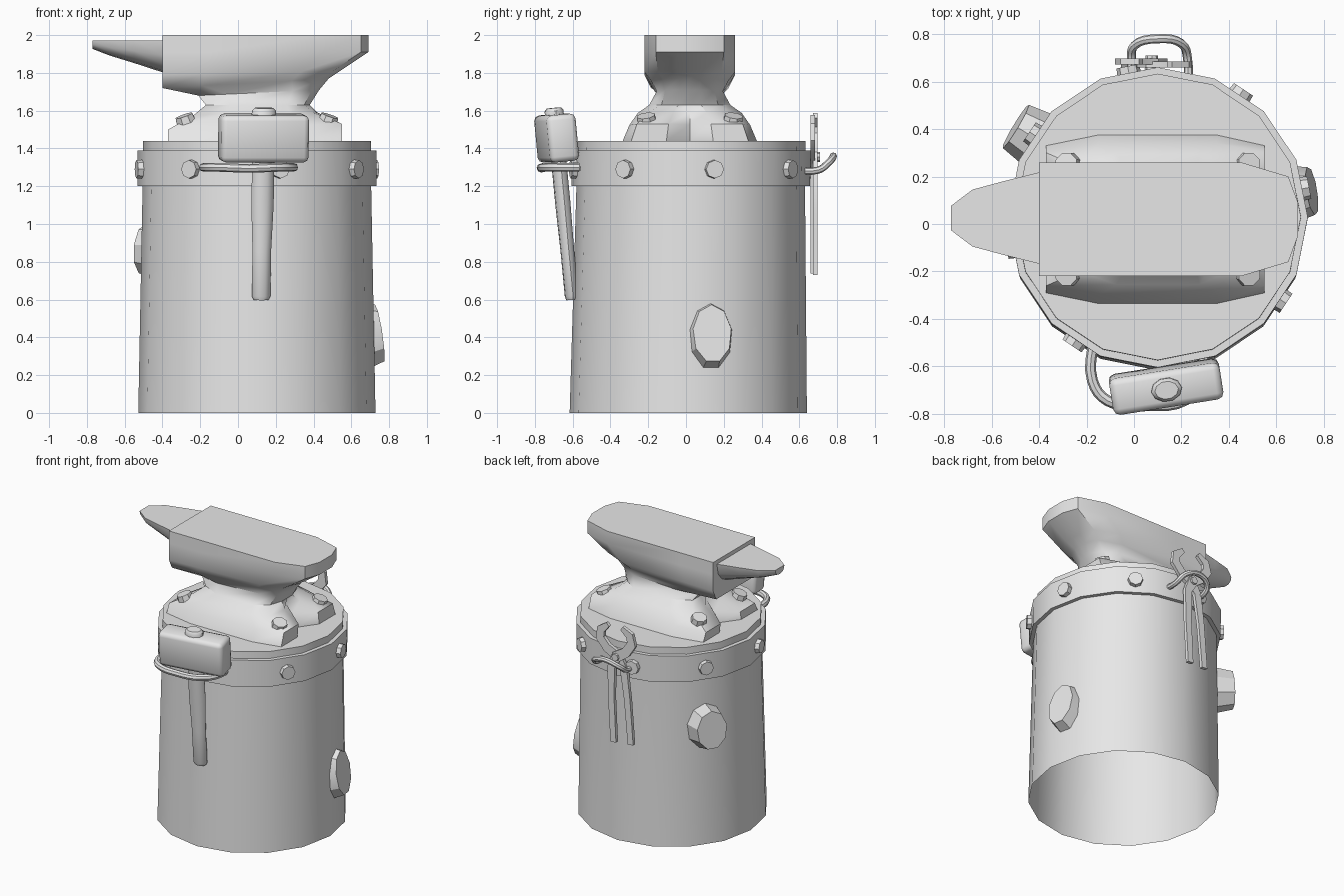
import bpy
import bmesh
import math
from mathutils import Vector, Matrix

cube = bpy.data.objects.get("Cube")
if cube:
    bpy.data.objects.remove(cube, do_unlink=True)

grey = bpy.data.materials.new("plain_grey")
grey.use_nodes = True
grey.diffuse_color = (0.8, 0.8, 0.8, 1)
grey.node_tree.nodes["Principled BSDF"].inputs["Base Color"].default_value = (0.8, 0.8, 0.8, 1)


def finish(name, bm, angle=40):
    """Turn a bmesh into a named, shaded object."""
    bmesh.ops.recalc_face_normals(bm, faces=bm.faces)
    mesh = bpy.data.meshes.new(name)
    bm.to_mesh(mesh)
    bm.free()
    mesh.materials.append(grey)
    obj = bpy.data.objects.new(name, mesh)
    bpy.context.collection.objects.link(obj)
    bpy.ops.object.select_all(action='DESELECT')
    obj.select_set(True)
    bpy.context.view_layer.objects.active = obj
    bpy.ops.object.shade_smooth_by_angle(angle=math.radians(angle))
    return obj


def loft(name, rings, cap_start=True, cap_end=True, angle=40):
    """Skin a list of equal-length closed rings."""
    bm = bmesh.new()
    loops = [[bm.verts.new(p) for p in ring] for ring in rings]
    for a, b in zip(loops, loops[1:]):
        for i in range(len(a)):
            j = (i + 1) % len(a)
            bm.faces.new((a[i], a[j], b[j], b[i]))
    if cap_start:
        bm.faces.new(loops[0])
    if cap_end:
        bm.faces.new(loops[-1])
    return finish(name, bm, angle)


def circle(r, z, cy, sides=16):
    step = math.tau / sides
    return [(0.1 + r * math.cos(i * step), cy + r * math.sin(i * step), z) for i in range(sides)]


def stud(name, loc, normal, r1, r2, depth, stretch=1.0, sides=8):
    """Tapered disc whose axis follows a normal."""
    bm = bmesh.new()
    bmesh.ops.create_cone(bm, cap_ends=True, segments=sides, radius1=r1, radius2=r2, depth=depth)
    bm.transform(Matrix.Diagonal((1, stretch, 1, 1)))
    bm.transform(Vector(normal).to_track_quat('Z', 'Y').to_matrix().to_4x4())
    bm.transform(Matrix.Translation(loc))
    return finish(name, bm, 30)


def rod(name, points, radius):
    """Round bent bar along a smooth path, turned into a mesh."""
    curve = bpy.data.curves.new(name, 'CURVE')
    curve.dimensions = '3D'
    curve.bevel_depth = radius
    curve.bevel_resolution = 2
    curve.resolution_u = 4
    curve.use_fill_caps = True
    spline = curve.splines.new('BEZIER')
    spline.bezier_points.add(len(points) - 1)
    for bp, p in zip(spline.bezier_points, points):
        bp.co = p
        bp.handle_left_type = bp.handle_right_type = 'AUTO'
    temp = bpy.data.objects.new(name, curve)
    bpy.context.collection.objects.link(temp)
    bpy.context.view_layer.update()
    bm = bmesh.new()
    bm.from_mesh(temp.evaluated_get(bpy.context.evaluated_depsgraph_get()).to_mesh())
    bpy.data.objects.remove(temp, do_unlink=True)
    return finish(name, bm)


# Stump, open underneath, and its metal band
loft("stump", [circle(0.628, 0, 0.012), circle(0.605, 1.2, 0.025), circle(0.603, 1.44, 0.03)],
     cap_start=False)
loft("band", [circle(0.59, 1.2, 0.025), circle(0.632, 1.2, 0.025),
              circle(0.632, 1.39, 0.028), circle(0.59, 1.39, 0.028)], False, False)
for k in range(8):
    a = math.radians(11.25 + 45 * k)
    out = Vector((math.cos(a), math.sin(a), 0))
    stud("band_rivet", Vector((0.1, 0.027, 1.29)) + out * 0.625, out, 0.052, 0.048, 0.05)

# Sawn-off branch stubs
for loc, deg, tilt, size, depth, stretch in [
        ((0.69, 0.13, 0.41), 9, 0.15, 0.13, 0.12, 1.5),
        ((-0.43, 0.37, 0.86), 149, 0.08, 0.135, 0.16, 1.25)]:
    a = math.radians(deg)
    stud("branch_stub", loc, (math.cos(a), math.sin(a), tilt), size, size * 0.8, depth, stretch, 9)


def anvil_ring(z0, z1, x0, x1, hy, corner, k, notch):
    """Outline with notched ends; height may slope from the left to the right end."""
    w = x1 - x0
    half = [(x1 - notch, 0), (x1, corner * 0.4), (x1 - k, corner),
            (x1 - 0.22 * w, hy), (x0 + 0.24 * w, hy),
            (x0, hy if z0 > 1.715 else corner), (x0, corner * 0.4), (x0 + notch, 0)]
    outline = half + [(x, -y) for x, y in reversed(half[1:-1])]
    return [(x, y + 0.02, z0 + (z1 - z0) * (x - x0) / w) for x, y in outline]


# Anvil body from the feet, through the waist, to the face
loft("anvil_body", [
    anvil_ring(1.44, 1.44, -0.37, 0.55, 0.355, 0.31, 0, 0.09),
    anvil_ring(1.50, 1.53, -0.37, 0.55, 0.32, 0.28, 0, 0.13),
    anvil_ring(1.58, 1.59, -0.23, 0.42, 0.275, 0.22, 0.02, 0.05),
    anvil_ring(1.63, 1.63, -0.17, 0.38, 0.215, 0.15, 0.03, 0),
    anvil_ring(1.68, 1.71, -0.21, 0.43, 0.175, 0.13, 0.04, 0),
    anvil_ring(1.72, 1.77, -0.40, 0.48, 0.205, 0.14, 0.04, 0),
    anvil_ring(1.79, 1.81, -0.40, 0.54, 0.24, 0.17, 0.04, 0),
    anvil_ring(1.91, 1.91, -0.40, 0.69, 0.24, 0.18, 0.04, 0),
    anvil_ring(2.0, 2.0, -0.40, 0.69, 0.24, 0.18, 0.04, 0)])


def horn_ring(x, hy, depth):
    """Flat top with a rounded belly."""
    arc = [math.pi * i / 8 for i in range(9)]
    return [(x, 0.025 + hy * math.cos(t), 1.972 - depth * math.sin(t) ** 0.8) for t in arc]


loft("anvil_horn", [horn_ring(-0.39, 0.195, 0.172), horn_ring(-0.55, 0.155, 0.12),
                    horn_ring(-0.68, 0.12, 0.08), horn_ring(-0.77, 0.052, 0.045)])

# Bolts holding the four feet
for x, sx in ((-0.28, -0.35), (0.48, 0.35)):
    for sy in (-1, 1):
        stud("foot_bolt", (x, 0.02 + sy * 0.23, 1.555), (sx, sy * 0.15, 1), 0.055, 0.05, 0.04)

# Hammer hanging on the front
pose = (Matrix.Translation((0.135, -0.685, 1.455)) @ Matrix.Rotation(math.radians(9), 4, 'Z')
        @ Matrix.Rotation(math.radians(5.5), 4, 'X'))
bm = bmesh.new()
bmesh.ops.create_cube(bm, size=1)
bm.transform(Matrix.Diagonal((0.47, 0.165, 0.25, 1)))
for v in bm.verts:
    if abs(v.co.x) > 0.2:
        v.co.y *= 0.95
bmesh.ops.bevel(bm, geom=bm.edges[:], offset=0.028, segments=2, affect='EDGES', profile=0.5)
bm.transform(pose)
finish("hammer_head", bm, 50)


def grip_ring(z, rx, ry):
    return [pose @ Vector((rx * math.cos(t), ry * math.sin(t), z))
            for t in (math.tau * i / 10 for i in range(10))]


loft("hammer_handle", [grip_ring(-0.86, 0.04, 0.03), grip_ring(-0.84, 0.05, 0.036),
                       grip_ring(-0.6, 0.05, 0.036), grip_ring(-0.35, 0.06, 0.04),
                       grip_ring(0, 0.058, 0.04)])
loft("hammer_wedge", [grip_ring(0.1, 0.065, 0.05), grip_ring(0.145, 0.065, 0.05),
                      grip_ring(0.16, 0.05, 0.038)])

# Bent hooks for the hammer and the tongs
rod("hammer_hook", [(-0.17, -0.48, 1.3), (-0.175, -0.66, 1.3), (-0.11, -0.745, 1.3),
                    (0.06, -0.765, 1.295), (0.22, -0.74, 1.3), (0.285, -0.66, 1.3),
                    (0.29, -0.5, 1.3)], 0.023)
rod("tongs_hook", [(-0.01, 0.6, 1.29), (-0.01, 0.7, 1.285), (0.0, 0.75, 1.32),
                   (0.1, 0.78, 1.36), (0.2, 0.76, 1.33), (0.225, 0.7, 1.285),
                   (0.225, 0.56, 1.29)], 0.019)


def flat_bar(name, path, y0, y1, shift):
    """Flat strip through (x, z, half width) points, leaned slightly sideways."""
    lean = Matrix.Translation(shift) @ Matrix.Rotation(math.radians(4), 4, 'Y')
    rings = []
    for i, (x, z, w) in enumerate(path):
        a, b = path[max(i - 1, 0)], path[min(i + 1, len(path) - 1)]
        run = Vector((b[0] - a[0], b[1] - a[1])).normalized()
        nx, nz = -run.y * w, run.x * w
        rings.append([lean @ Vector(p) for p in (
            (x + nx, y0, z + nz), (x - nx, y0, z - nz), (x - nx, y1, z - nz), (x + nx, y1, z + nz))])
    loft(name, rings, angle=25)


# Tongs: two crossing arms, each a handle and a curved jaw
arm = [(-0.065, -0.62, 0.022), (-0.06, -0.3, 0.024), (-0.045, -0.08, 0.028), (0, 0, 0.038),
       (0.08, 0.045, 0.034), (0.13, 0.11, 0.034), (0.12, 0.17, 0.03), (0.06, 0.215, 0.016)]
for s, y in ((1, 0.66), (-1, 0.672)):
    flat_bar("tongs_arm", [(s * x, z, w) for x, z, w in arm], y, y + 0.024, (0.075, 0, 1.355))
stud("tongs_pivot", (0.075, 0.68, 1.355), (0, 1, 0), 0.03, 0.026, 0.06)
